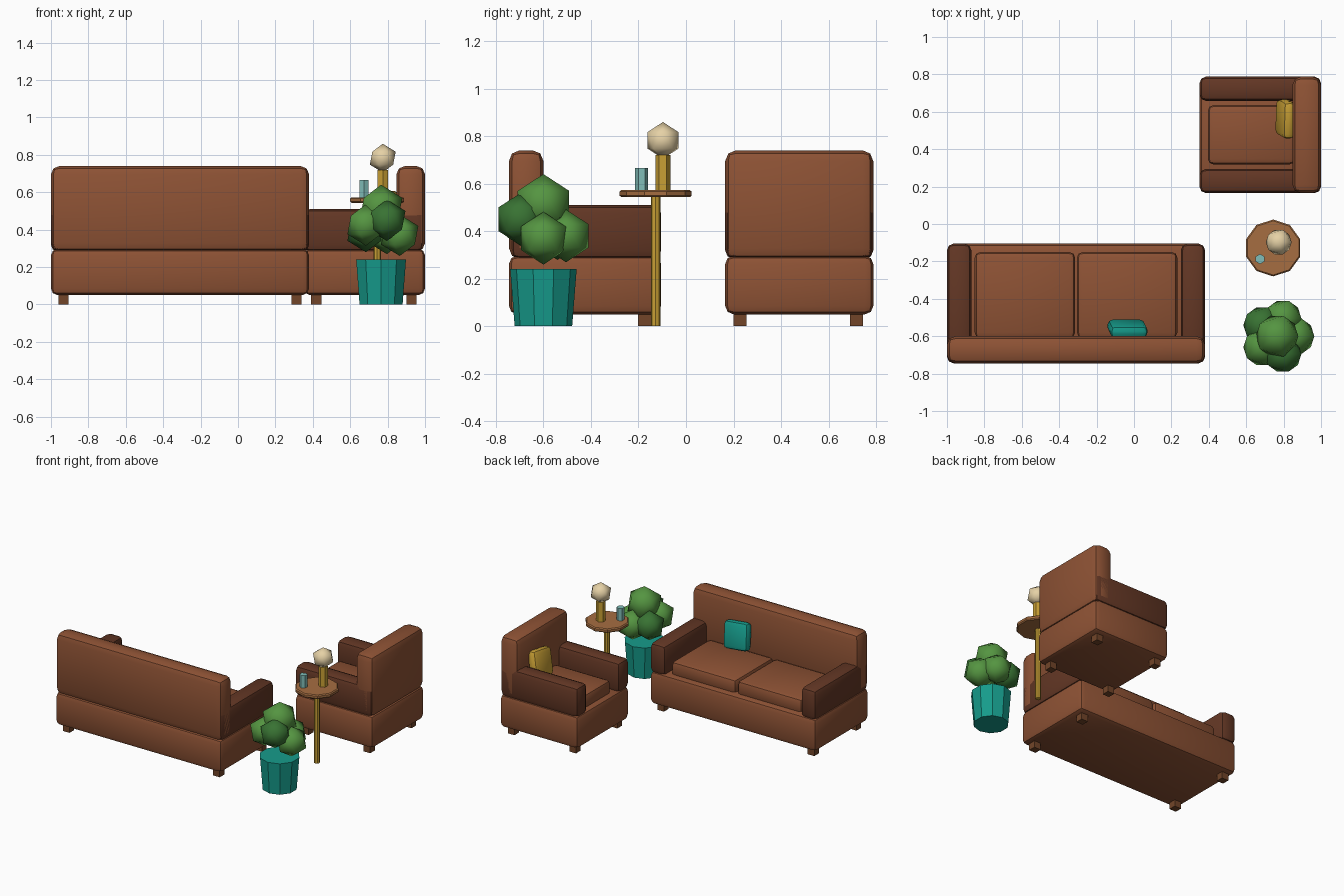
import bpy, bmesh, math
from mathutils import Vector, Matrix

if "Cube" in bpy.data.objects:
    bpy.data.objects.remove(bpy.data.objects["Cube"])


def material(name, rgb):
    m = bpy.data.materials.new(name)
    m.diffuse_color = (*rgb, 1)
    m.use_nodes = True
    m.node_tree.nodes["Principled BSDF"].inputs["Base Color"].default_value = m.diffuse_color
    return m


LEATHER = material("leather", (0.27, 0.085, 0.035))
DARK = material("dark_leather", (0.125, 0.038, 0.018))
WOOD = material("wood", (0.38, 0.155, 0.053))
LEG = material("leg_wood", (0.17, 0.06, 0.022))
GOLD = material("gold", (0.58, 0.35, 0.035))
TEAL = material("teal", (0.008, 0.33, 0.26))
CREAM = material("cream", (0.79, 0.64, 0.38))
GLASS = material("glass", (0.22, 0.51, 0.48))
GREEN = material("light_leaf", (0.09, 0.30, 0.053))
DEEP = material("dark_leaf", (0.04, 0.17, 0.033))


def finish(bm, name, mat, smooth=None):
    bmesh.ops.recalc_face_normals(bm, faces=bm.faces)
    me = bpy.data.meshes.new(name)
    bm.to_mesh(me)
    bm.free()
    me.materials.append(mat)
    if smooth:
        me.polygons.foreach_set("use_smooth", [True] * len(me.polygons))
        me.set_sharp_from_angle(angle=math.radians(smooth))
    ob = bpy.data.objects.new(name, me)
    bpy.context.collection.objects.link(ob)
    return ob


def box(name, x, y, z, mat, bevel=0.0):
    """Box from (min, max) ranges, with rounded edges."""
    lo, hi = Vector((x[0], y[0], z[0])), Vector((x[1], y[1], z[1]))
    bm = bmesh.new()
    bmesh.ops.create_cube(bm, size=1)
    for v in bm.verts:
        v.co = Vector([c * s for c, s in zip(v.co, hi - lo)])
    if bevel:
        bmesh.ops.bevel(bm, geom=bm.edges[:], offset=bevel, segments=2,
                        profile=0.5, affect='EDGES')
    ob = finish(bm, name, mat, 40 if bevel else None)
    ob.location = (lo + hi) / 2
    return ob


def drum(name, sides, r1, r2, x, y, z, mat, bevel=0.0):
    """Upright prism or tapered drum between two heights."""
    bm = bmesh.new()
    bmesh.ops.create_cone(bm, cap_ends=True, segments=sides, radius1=r1, radius2=r2,
                          depth=z[1] - z[0])
    # put a corner on the y axis
    top = max(bm.verts, key=lambda v: (round(v.co.y, 4), v.co.z)).co
    turn = math.pi / 2 - math.atan2(top.y, top.x)
    bmesh.ops.rotate(bm, verts=bm.verts, matrix=Matrix.Rotation(turn, 3, 'Z'))
    if bevel:
        rim = [e for e in bm.edges if abs(e.verts[0].co.z - e.verts[1].co.z) < 1e-5]
        bmesh.ops.bevel(bm, geom=rim, offset=bevel, segments=1, affect='EDGES')
    ob = finish(bm, name, mat)
    ob.location = (x, y, (z[0] + z[1]) / 2)
    return ob


def ball(name, r, loc, mat):
    bm = bmesh.new()
    bmesh.ops.create_icosphere(bm, subdivisions=1, radius=r)
    ob = finish(bm, name, mat, 60)
    ob.location = loc
    return ob


def legs(name, xs, ys):
    for i, x in enumerate(xs):
        for j, y in enumerate(ys):
            box(f"{name}_leg_{i}{j}", (x - 0.0275, x + 0.0275), (y - 0.0275, y + 0.0275),
                (0, 0.07), LEG)


# Sofa
box("sofa_base", (-1, 0.38), (-0.745, -0.105), (0.05, 0.297), LEATHER, 0.035)
box("sofa_back", (-1, 0.38), (-0.745, -0.60), (0.283, 0.74), LEATHER, 0.045)
for side, x in (("left", (-1, -0.87)), ("right", (0.25, 0.38))):
    box(f"sofa_{side}_arm", x, (-0.737, -0.105), (0.283, 0.51), DARK, 0.035)
for i, x in enumerate(((-0.852, -0.315), (-0.305, 0.232))):
    box(f"sofa_cushion_{i}", x, (-0.61, -0.15), (0.27, 0.39), LEATHER, 0.03)
legs("sofa", (-0.933, 0.313), (-0.675, -0.175))

# Armchair facing the -x side
box("chair_base", (0.35, 1), (0.165, 0.788), (0.05, 0.297), LEATHER, 0.035)
box("chair_back", (0.847, 1), (0.165, 0.788), (0.283, 0.74), LEATHER, 0.045)
for side, y in (("near", (0.165, 0.295)), ("far", (0.658, 0.788))):
    box(f"chair_{side}_arm", (0.35, 0.992), y, (0.283, 0.51), DARK, 0.035)
box("chair_cushion", (0.395, 0.86), (0.318, 0.636), (0.27, 0.39), LEATHER, 0.03)
legs("chair", (0.418, 0.928), (0.228, 0.718))

# Throw pillows leaning on the backs
p = box("sofa_pillow", (-0.135, 0.065), (-0.595, -0.525), (0.40, 0.60), TEAL, 0.028)
p.rotation_euler = (math.radians(12), math.radians(6), 0)
p = box("chair_pillow", (0.775, 0.845), (0.465, 0.665), (0.40, 0.60), GOLD, 0.028)
p.rotation_euler = (math.radians(8), math.radians(14), 0)

# Side table, lamp and glass
drum("table_top", 10, 0.152, 0.152, 0.744, -0.128, (0.543, 0.573), WOOD, 0.007)
drum("table_pole", 8, 0.02, 0.02, 0.744, -0.128, (0, 0.55), GOLD)
drum("lamp_stem", 6, 0.032, 0.032, 0.774, -0.097, (0.57, 0.72), GOLD)
ball("lamp_shade", 0.077, (0.774, -0.097, 0.782), CREAM)
drum("glass", 6, 0.027, 0.027, 0.674, -0.187, (0.57, 0.665), GLASS)

# Potted plant: one crown ball and a ring of five
PX, PY = 0.765, -0.60
drum("plant_pot", 10, 0.121, 0.14, PX, PY, (0, 0.24), TEAL)
ball("leaf_crown", 0.127, (PX, PY, 0.513), GREEN)
ring = ((0.37, GREEN), (0.38, GREEN), (0.39, DEEP), (0.425, GREEN), (0.45, DEEP))
for i, (z, mat) in enumerate(ring):
    a = math.radians(72 * i)
    ball(f"leaf_{i}", 0.111, (PX + 0.1 * math.cos(a), PY + 0.1 * math.sin(a), z), mat)
